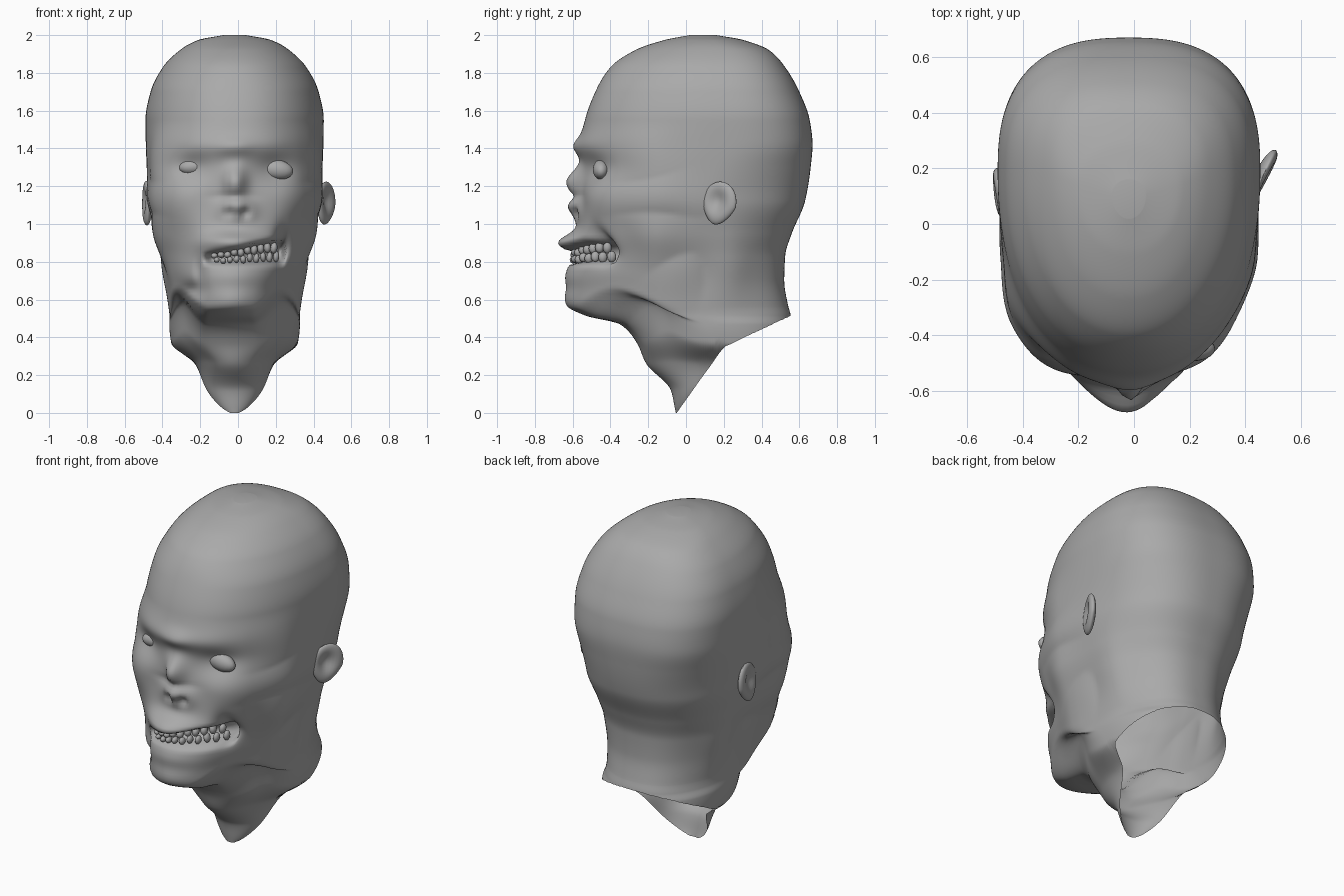
import bpy, bmesh, math
from mathutils import Matrix, Vector

if "Cube" in bpy.data.objects:
    bpy.data.objects.remove(bpy.data.objects["Cube"])

skin = bpy.data.materials.new("grey_skin")
skin.diffuse_color = (0.40, 0.40, 0.40, 1)
skin.use_nodes = True
skin.node_tree.nodes["Principled BSDF"].inputs["Base Color"].default_value = skin.diffuse_color
CX = -0.018

# Head and neck sections: height, half width, front y, back y, front and back roundness
ROWS = [
    (-0.02, 0.01, -0.05, -0.03, 2, 2), (0.03, 0.08, -0.06, 0.06, 2, 2),
    (0.12, 0.15, -0.08, 0.21, 2, 2), (0.26, 0.21, -0.21, 0.50, 2, 2.2),
    (0.37, 0.335, -0.26, 0.56, 2, 2.4), (0.47, 0.345, -0.35, 0.56, 2, 2.4),
    (0.515, 0.345, -0.53, 0.555, 1.9, 2.4), (0.57, 0.35, -0.615, 0.54, 1.9, 2.4),
    (0.70, 0.365, -0.62, 0.52, 2, 2.4), (0.83, 0.39, -0.61, 0.525, 2.1, 2.4),
    (0.95, 0.42, -0.58, 0.56, 2.4, 2.4), (1.12, 0.455, -0.55, 0.63, 2.7, 2.4),
    (1.30, 0.465, -0.55, 0.66, 2.5, 2.5), (1.42, 0.47, -0.56, 0.67, 2.35, 2.6),
    (1.55, 0.472, -0.535, 0.655, 2.2, 2.6), (1.70, 0.445, -0.48, 0.60, 2.2, 2.6),
    (1.83, 0.38, -0.40, 0.525, 2.1, 2.6), (1.92, 0.29, -0.27, 0.44, 2.1, 2.5),
    (1.975, 0.19, -0.11, 0.30, 2.1, 2.1), (2.0, 0.06, 0.02, 0.16, 2, 2),
]


def bell(a, b):
    return math.exp(-a * a - b * b)


def step(a, b, v):
    t = max(0, min(1, (v - a) / (b - a)))
    return t * t * (3 - 2 * t)


def section(z):
    """Monotone cubic interpolation of the section table."""
    k = max(0, min(len(ROWS) - 2, sum(r[0] <= z for r in ROWS) - 1))
    a, b = ROWS[k], ROWS[k + 1]
    h = b[0] - a[0]
    t = max(0, min(1, (z - a[0]) / h))

    def slope(i, c):
        if i <= 0 or i >= len(ROWS) - 1:
            j = 0 if i <= 0 else len(ROWS) - 2
            return (ROWS[j + 1][c] - ROWS[j][c]) / (ROWS[j + 1][0] - ROWS[j][0])
        p, q, r = ROWS[i - 1], ROWS[i], ROWS[i + 1]
        s, u = (q[c] - p[c]) / (q[0] - p[0]), (r[c] - q[c]) / (r[0] - q[0])
        return 2 * s * u / (s + u) if s * u > 0 else 0
    return [a[c] * (2*t**3 - 3*t*t + 1) + b[c] * (3*t*t - 2*t**3)
            + h * (slope(k, c) * (t**3 - 2*t*t + t) + slope(k + 1, c) * (t**3 - t*t))
            for c in range(1, 6)]


def middle(z, yf, yb):
    """Widest point of a section, further back on the skull."""
    return (yf + yb) / 2 + 0.13 * step(1.15, 1.45, z) * (yb - yf) / 1.2


def ring_point(ang, z):
    c, s = math.cos(ang), math.sin(ang)
    # Jaw line rises away from the chin
    lift = 0.12 * step(0.35, 0.85, abs(c)) * step(0, 0.7, -s)
    w, yf, yb, nf, nb = section(z - lift * bell((z - 0.58) / 0.2, 0))
    n = nf if s < 0 else nb
    m = middle(z, yf, yb)
    x = CX + w * math.copysign(abs(c) ** (2 / n), c)
    return x, m + ((yb - m) if s > 0 else (m - yf)) * math.copysign(abs(s) ** (2 / n), s)


# Face relief: x, z, radius x, radius z, push in y
FACE = [
    (-0.225, 1.295, 0.10, 0.075, 0.04), (0.225, 1.285, 0.11, 0.08, 0.04),
    (-0.18, 1.41, 0.12, 0.06, -0.012), (0.18, 1.41, 0.12, 0.06, -0.012),
    (0.01, 1.22, 0.055, 0.08, -0.085), (0.02, 1.08, 0.085, 0.06, -0.075),
    (0.0, 1.41, 0.10, 0.05, -0.035), (0.0, 1.145, 0.10, 0.02, 0.015),
    (-0.02, 1.06, 0.028, 0.03, 0.045), (0.06, 1.06, 0.028, 0.03, 0.045),
    (-0.30, 1.12, 0.13, 0.11, -0.02), (0.32, 1.12, 0.13, 0.11, -0.02),
    (-0.27, 0.88, 0.10, 0.16, 0.03), (0.36, 0.86, 0.09, 0.18, 0.03),
    (0.0, 0.905, 0.14, 0.05, -0.085), (0.02, 0.72, 0.2, 0.06, -0.02),
    (0.26, 0.88, 0.035, 0.08, 0.09), (-0.22, 0.65, 0.06, 0.04, 0.04),
    (-0.18, 0.74, 0.03, 0.08, 0.03), (0.02, 0.60, 0.16, 0.06, -0.025),
]
# Side relief: y, z, radius y, radius z, push outwards
SIDE = [
    (-0.28, 1.38, 0.16, 0.13, -0.015), (-0.15, 1.13, 0.25, 0.10, 0.012),
    (-0.18, 0.93, 0.18, 0.13, -0.02), (-0.02, 0.74, 0.14, 0.12, 0.012),
    (0.24, 0.78, 0.12, 0.2, -0.025),
]


def mouth(x):
    """Centre height and half height of the torn mouth, wider to one side."""
    t = step(-0.13, 0.22, x)
    return 0.818 + 0.032 * t, 0.026 + 0.026 * t


def relief(x, y, z):
    front = step(-0.12, -0.36, y)
    side = step(0.18, 0.34, abs(x - CX))
    dy = sum(d * bell((x - a) / r, (z - b) / q) for a, b, r, q, d in FACE)
    # Torn mouth, deeper on one side
    mz, mh = mouth(x)
    open_x = step(-0.17, -0.10, x) * (1 - step(0.24, 0.28, x))
    dy += open_x * (0.12 + 0.36 * max(x, 0)) * math.exp(-((z - mz) / mh) ** 4)
    dx = sum(d * bell((y - a) / r, (z - b) / q) for a, b, r, q, d in SIDE)
    # The face leans slightly to one side
    lean = -0.025 * front * (1 - step(1.25, 1.6, z))
    return Vector((x + lean + math.copysign(dx * side, x - CX), y + dy * front, z))


def finish(name, bm):
    bmesh.ops.recalc_face_normals(bm, faces=bm.faces)
    me = bpy.data.meshes.new(name)
    bm.to_mesh(me)
    bm.free()
    ob = bpy.data.objects.new(name, me)
    bpy.context.collection.objects.link(ob)
    me.materials.append(skin)
    for p in me.polygons:
        p.use_smooth = True
    return ob


# Head with an open neck, cut along a slanted, stepped edge
def cut_height(y):
    return min(0.35 + 0.47 * (y - 0.2), 1.4 * (y + 0.05))


SEGS, TOP, LOW = 200, 130, 45
bm = bmesh.new()
heights = [0.56 + 1.44 * (1 - (1 - i / TOP) ** 1.6) for i in range(TOP + 1)]
columns = []
for j in range(SEGS):
    ang = 2 * math.pi * j / SEGS
    z = 0.56
    while z > 0.0 and z > cut_height(ring_point(ang, z)[1]):
        z -= 0.003
    z = max(z, 0)
    low = [0.56 + (z - 0.56) * (1 - i / LOW) for i in range(LOW)]
    columns.append([bm.verts.new(relief(*ring_point(ang, h), h)) for h in low + heights])
for j in range(SEGS):
    a, b = columns[j], columns[(j + 1) % SEGS]
    for i in range(len(a) - 1):
        bm.faces.new((a[i], b[i], b[i + 1], a[i + 1]))
bm.faces.new([c[-1] for c in columns])
finish("head", bm)


def ball(bm, loc, size, rot=(0, 0, 0), u=20, v=12):
    m = Matrix.Translation(loc)
    for axis, r in zip("XYZ", rot):
        m = m @ Matrix.Rotation(r, 4, axis)
    m = m @ Matrix.Diagonal((*size, 1))
    return bmesh.ops.create_uvsphere(bm, u_segments=u, v_segments=v, radius=1, matrix=m)["verts"]


def face_y(x, z):
    """Front surface depth of the unsculpted head."""
    w, yf, yb, nf, _ = section(z)
    m = middle(z, yf, yb)
    return m - (m - yf) * (1 - abs((x - CX) / w) ** nf) ** (1 / nf)


# Eyeballs
for name, x, z, w, h, tilt in (("left_eye", -0.237, 1.303, 0.075, 0.042, -0.1),
                               ("right_eye", 0.205, 1.288, 0.088, 0.052, 0.15)):
    bm = bmesh.new()
    ball(bm, (x, relief(x, face_y(x, z), z).y + 0.02, z), (w, 0.045, h), (0, tilt, 0))
    finish(name, bm)

# Two uneven rows of teeth following the torn mouth
bm = bmesh.new()
for i in range(10):
    x = -0.10 + 0.035 * i
    mz, mh = mouth(x)
    for k in (0, 1):
        tx = x + 0.012 * k
        z = mz + mh * (0.5 - 0.95 * k) + 0.004 * math.sin(i * 2.7 + k)
        y = face_y(tx, z) + 0.02 + 0.36 * max(tx, 0)
        ball(bm, (tx - 0.025, y, z), (0.019 - 0.003 * k, 0.024, mh * 0.58),
             (0, 0.15 * math.sin(i * 2.3 + k), 0), 8, 6)
finish("teeth", bm)

# Ears: one whole, one worn down to a stub
for name, side, loc, size, turn in (
        ("right_ear", 1, (0.465, 0.175, 1.11), (0.03, 0.10, 0.115), -0.45),
        ("left_ear", -1, (-0.484, 0.11, 1.11), (0.03, 0.09, 0.12), 0.10)):
    bm = bmesh.new()
    verts = ball(bm, (0, 0, 0), size, u=32, v=24)
    for v in verts:
        if v.co.x * side > 0:
            v.co.x -= side * 0.035 * bell((v.co.y + 0.01) / 0.05, (v.co.z - 0.01) / 0.06)
        v.co.y *= 1 + 2.5 * v.co.z if v.co.z < 0 else 1
    m = Matrix.Translation(loc) @ Matrix.Rotation(turn, 4, "Z") @ Matrix.Rotation(-0.25, 4, "X")
    bmesh.ops.transform(bm, matrix=m, verts=verts)
    finish(name, bm)
